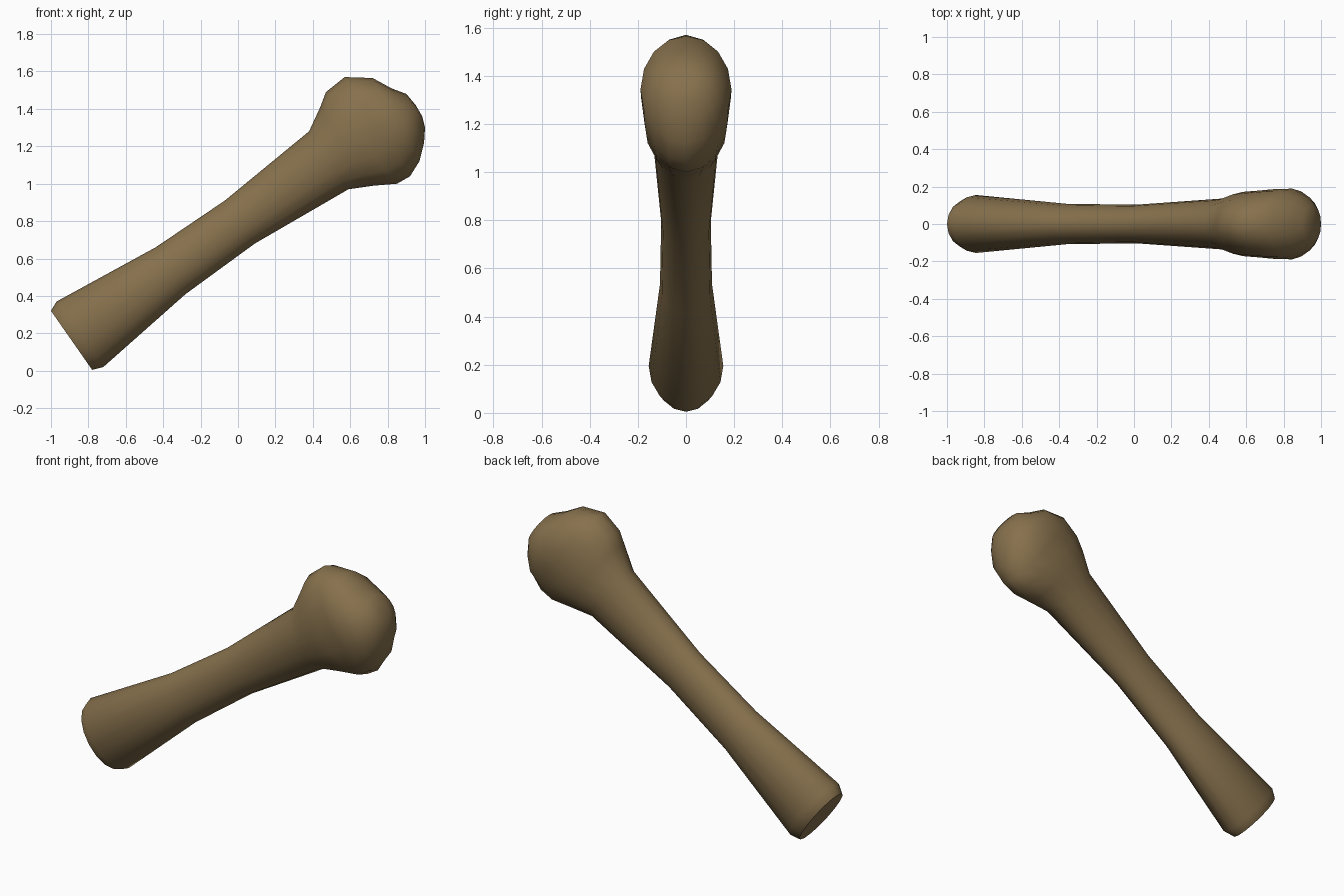
import bpy, bmesh, math
from mathutils import Vector

if "Cube" in bpy.data.objects:
    bpy.data.objects.remove(bpy.data.objects["Cube"])

SIDES = 16

bone = bpy.data.materials.new("brown")
bone.diffuse_color = (0.242, 0.165, 0.074, 1)
bone.use_nodes = True
bone.node_tree.nodes["Principled BSDF"].inputs["Base Color"].default_value = bone.diffuse_color

# Cross-sections along the club: top x, top z, bottom x, bottom z, half width in y
sections = [
    (-1.00, 0.32, -0.78, 0.005, 0.13),   # bevelled flat butt
    (-0.97, 0.37, -0.72, 0.02, 0.155),
    (-0.44, 0.66, -0.28, 0.41, 0.108),   # slim grip
    (-0.07, 0.91, 0.09, 0.68, 0.103),
    (0.38, 1.28, 0.59, 0.97, 0.137),     # neck
    (0.44, 1.41, 0.73, 0.99, 0.172),     # bulging head
    (0.47, 1.49, 0.85, 1.00, 0.178),
    (0.57, 1.57, 0.92, 1.04, 0.186),
    (0.72, 1.565, 0.97, 1.12, 0.189),
    (0.82, 1.51, 0.995, 1.22, 0.152),
    (0.90, 1.48, 1.00, 1.30, 0.105),
    (0.95, 1.42, 0.985, 1.36, 0.045),
]


def loft(name, rings, material):
    bm = bmesh.new()
    loops = []
    for tx, tz, bx, bz, w in rings:
        top, low = Vector((tx, 0, tz)), Vector((bx, 0, bz))
        mid, half = (top + low) / 2, (top - low) / 2
        loop = []
        for i in range(SIDES):
            a = 2 * math.pi * i / SIDES
            loop.append(bm.verts.new(mid + half * math.cos(a) + Vector((0, w * math.sin(a), 0))))
        loops.append(loop)
    for a, b in zip(loops, loops[1:]):
        for i in range(SIDES):
            j = (i + 1) % SIDES
            bm.faces.new((a[i], a[j], b[j], b[i]))
    bm.faces.new(loops[0])
    bm.faces.new(loops[-1])
    bmesh.ops.recalc_face_normals(bm, faces=bm.faces)
    mesh = bpy.data.meshes.new(name)
    bm.to_mesh(mesh)
    bm.free()
    mesh.materials.append(material)
    obj = bpy.data.objects.new(name, mesh)
    bpy.context.collection.objects.link(obj)
    return obj


club = loft("club", sections, bone)
bpy.context.view_layer.objects.active = club
club.select_set(True)
bpy.ops.object.shade_smooth_by_angle(angle=math.radians(60))
